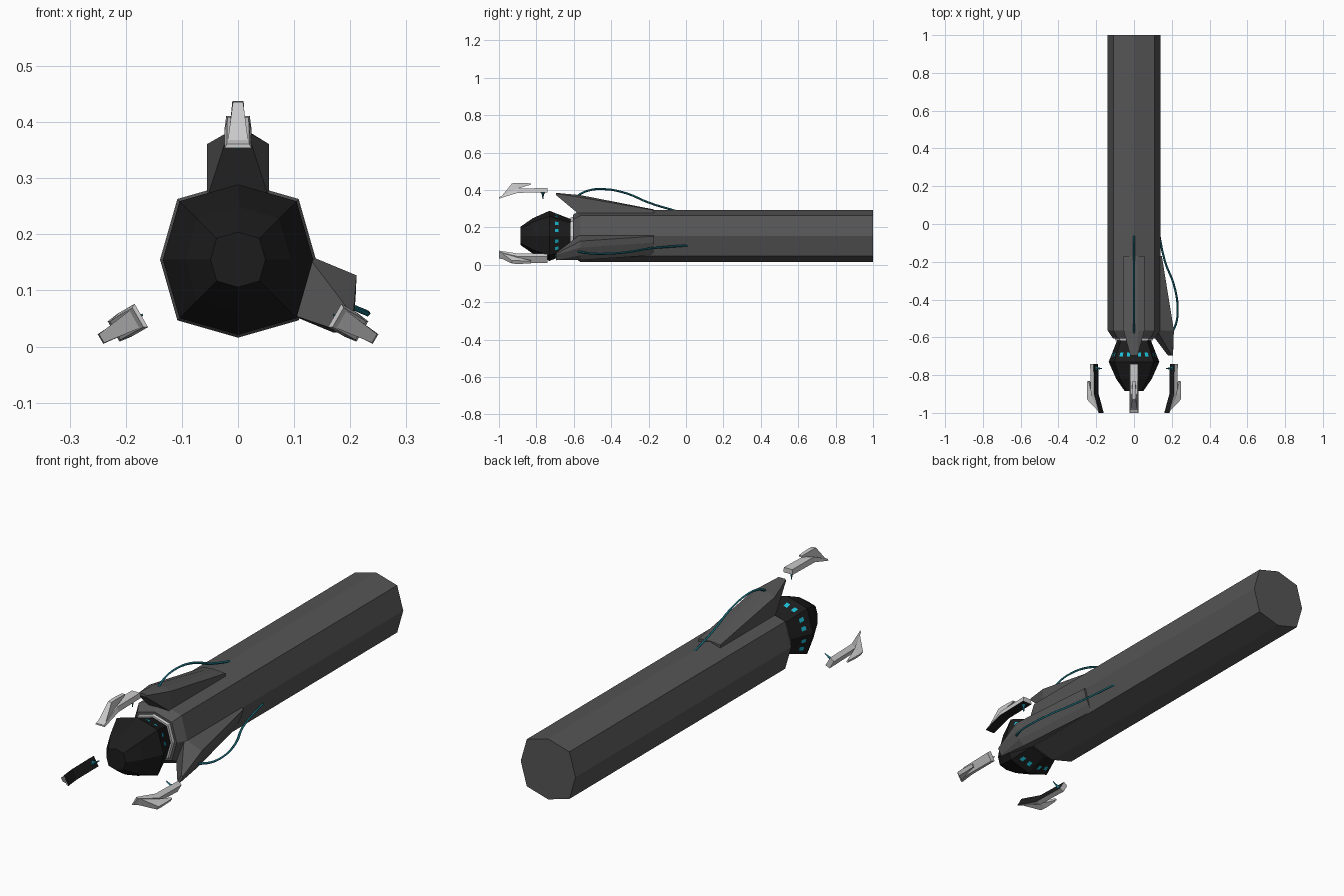
import bpy
from math import sin, cos, radians, pi
from mathutils import Vector

if "Cube" in bpy.data.objects:
    bpy.data.objects.remove(bpy.data.objects["Cube"])

AXIS_Z = 0.155


def material(name, rgb):
    m = bpy.data.materials.new(name)
    m.diffuse_color = (*rgb, 1)
    m.use_nodes = True
    m.node_tree.nodes["Principled BSDF"].inputs["Base Color"].default_value = m.diffuse_color
    return m


HULL = material("dark_grey", (0.09, 0.09, 0.09))
BLACK = material("black", (0.012, 0.012, 0.012))
CYAN = material("cyan", (0.01, 0.5, 0.65))
TEAL = material("teal", (0.01, 0.15, 0.2))


def mesh_object(name, verts, faces, mat=None):
    me = bpy.data.meshes.new(name)
    me.from_pydata(verts, [], faces)
    ob = bpy.data.objects.new(name, me)
    bpy.context.collection.objects.link(ob)
    if mat:
        me.materials.append(mat)
    # consistent outward normals
    import bmesh
    bm = bmesh.new()
    bm.from_mesh(me)
    bmesh.ops.recalc_face_normals(bm, faces=bm.faces)
    bm.to_mesh(me)
    bm.free()
    return ob


def polar(angle, y, r, t=0.0):
    """Point at radius r and sideways offset t around the long axis."""
    a = radians(angle)
    return Vector((r * cos(a) - t * sin(a), y, AXIS_Z + r * sin(a) + t * cos(a)))


def loft(name, rings, mat=None):
    n = len(rings[0])
    verts = [v for ring in rings for v in ring]
    faces = [tuple(range(n)), tuple(range(len(verts) - n, len(verts)))]
    for k in range(len(rings) - 1):
        for i in range(n):
            j = (i + 1) % n
            faces.append((k * n + i, k * n + j, (k + 1) * n + j, (k + 1) * n + i))
    return mesh_object(name, verts, faces, mat)


def octagon(y, r):
    return [polar(i * 45, y, r * (1.1 if i % 2 else 1)) for i in range(8)]


def turned(name, sections, mat=None):
    return loft(name, [octagon(y, r) for y, r in sections], mat)


# Long hull, pale collar and faceted cockpit
turned("hull", [(1.0, 0.139), (-0.565, 0.139), (-0.605, 0.112)], HULL)
turned("collar", [(-0.60, 0.102), (-0.617, 0.098)])
BACK, WIDE = (-0.612, 0.088), (-0.73, 0.134)
turned("cockpit", [BACK, WIDE, (-0.82, 0.094), (-0.885, 0.049)], BLACK)

# Two small windows on every rear cockpit facet
verts, faces = [], []
b, w = octagon(*BACK), octagon(*WIDE)
for i in range(8):
    j = (i + 1) % 8
    for u in (0.3, 0.7):
        base = len(verts)
        for du, v in ((-0.09, 0.58), (0.09, 0.58), (0.09, 0.76), (-0.09, 0.76)):
            p = b[i].lerp(b[j], u + du).lerp(w[i].lerp(w[j], u + du), v)
            out = Vector((p.x, 0, p.z - AXIS_Z)).normalized()
            verts.append(p + out * 0.003)
        faces.append((base, base + 1, base + 2, base + 3))
mesh_object("windows", verts, faces, CYAN)


# Wedge fins: wide shoulder, narrow pointed front
def fin(name, angle, tip_angle):
    verts = []
    for y, lo, hi, half, top, a in ((-0.17, 0.11, 0.137, 0.055, 0.02, angle),
                                    (-0.565, 0.11, 0.206, 0.055, 0.022, angle),
                                    (-0.695, 0.218, 0.226, 0.02, 0.016, tip_angle)):
        ridge = 0.012 if y == -0.565 else 0.004
        verts.append([polar(a, y, lo, -half), polar(a, y, hi, -half),
                      polar(a, y, hi + ridge, -top), polar(a, y, hi + ridge, top),
                      polar(a, y, hi, half), polar(a, y, lo, half)])
    loft(name, verts, HULL)


fin("top_fin", 90, 90)
fin("right_fin", -22.5, -30)


# Arched cables
def cable(name, angle, y0):
    pts = ((y0, 0.132), (-0.2, 0.178), (-0.32, 0.228), (-0.44, 0.25),
           (-0.53, 0.24), (-0.6, 0.202))
    cu = bpy.data.curves.new(name, 'CURVE')
    cu.dimensions = '3D'
    cu.bevel_depth = 0.0055
    cu.bevel_resolution = 0
    cu.resolution_u = 4
    cu.use_fill_caps = True
    sp = cu.splines.new('BEZIER')
    sp.bezier_points.add(len(pts) - 1)
    for bp, (y, r) in zip(sp.bezier_points, pts):
        bp.co = polar(angle, y, r)
        bp.handle_left_type = bp.handle_right_type = 'AUTO'
    cu.materials.append(TEAL)
    bpy.context.collection.objects.link(bpy.data.objects.new(name, cu))


cable("top_cable", 90, -0.05)
cable("right_cable", -22.5, 0.01)


# Three floating claws: bent bar, backward barb and a small emitter
def bar(name, angle, sections):
    return loft(name, [[polar(angle, y, lo, -wl), polar(angle, y, lo, wl),
                        polar(angle, y, hi, wh), polar(angle, y, hi, -wh)]
                       for y, lo, hi, wl, wh in sections])


for side, angle in (("top", 90), ("right", -30), ("left", 210)):
    arm = bar(side + "_claw", angle, [(-0.74, 0.233, 0.256, 0.024, 0.021),
                                      (-0.90, 0.230, 0.253, 0.024, 0.019),
                                      (-1.0, 0.199, 0.206, 0.024, 0.02)])
    bar(side + "_claw_barb", angle, [(-0.985, 0.207, 0.213, 0.018, 0.018),
                                     (-0.93, 0.235, 0.281, 0.015, 0.009),
                                     (-0.90, 0.252, 0.283, 0.012, 0.010),
                                     (-0.83, 0.274, 0.281, 0.008, 0.008)])
    # dark inner face
    arm.data.materials.append(None)
    arm.data.materials.append(BLACK)
    out = polar(angle, 0, 1) - polar(angle, 0, 0)
    for p in arm.data.polygons:
        if p.normal.dot(out) < -0.6:
            p.material_index = 1
    loft(side + "_emitter", [[polar(angle, -0.765 + s * cos(k * pi / 2), r, s * sin(k * pi / 2))
                              for k in range(4)]
                             for r, s in ((0.234, 0.014), (0.222, 0.006), (0.196, 0.002))], TEAL)
